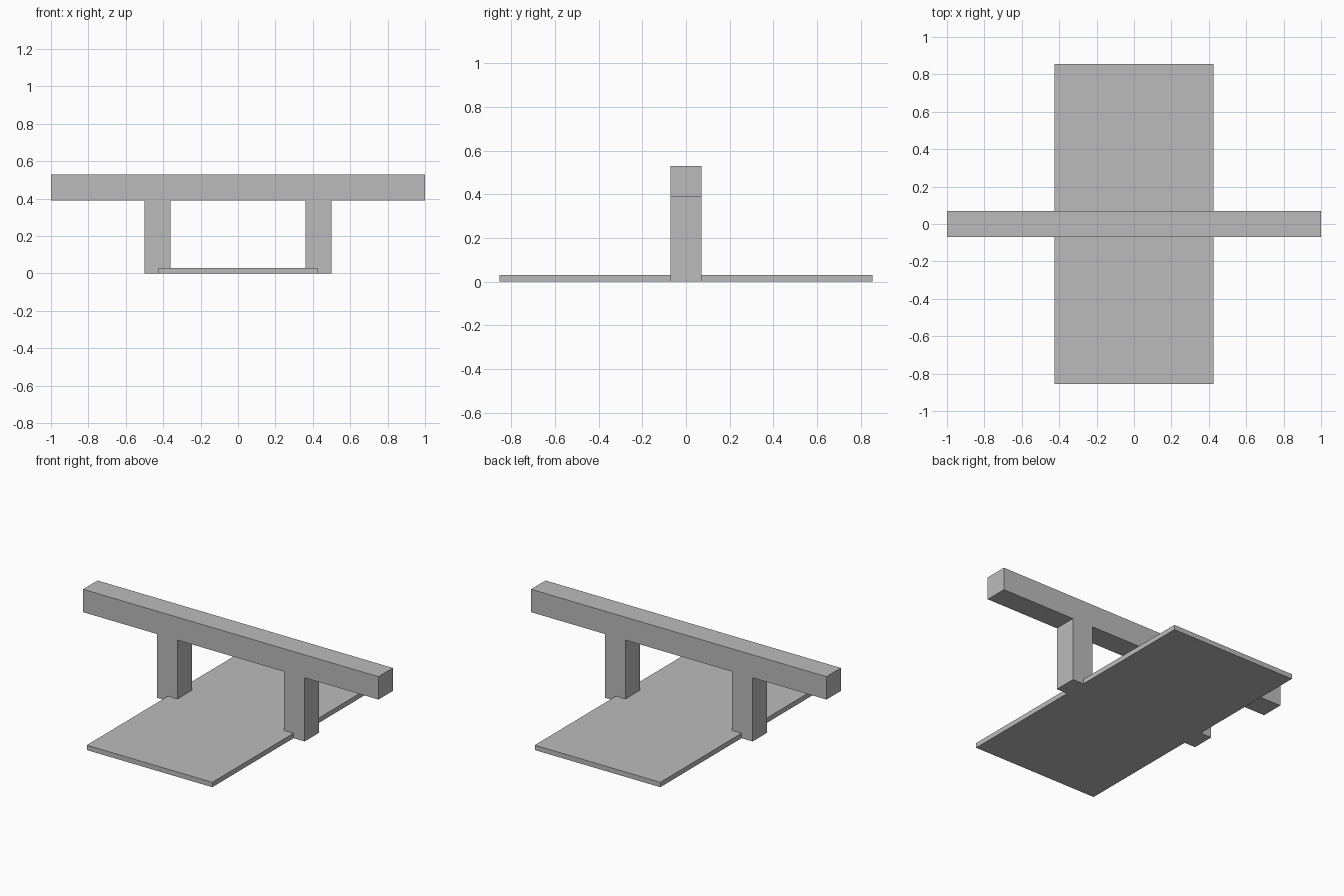
import bpy
import bmesh

if "Cube" in bpy.data.objects:
    bpy.data.objects.remove(bpy.data.objects["Cube"])

grey = bpy.data.materials.new("plain grey")
grey.diffuse_color = (0.5, 0.5, 0.5, 1.0)
grey.use_nodes = True
grey.node_tree.nodes["Principled BSDF"].inputs["Base Color"].default_value = grey.diffuse_color


def extrude_profile(name, points, axis, start, end):
    """Extrude a closed outline along y or z into a solid."""
    bm = bmesh.new()
    place = (lambda p: (p[0], start, p[1])) if axis == "y" else (lambda p: (p[0], p[1], start))
    face = bm.faces.new([bm.verts.new(place(p)) for p in points])
    moved = bmesh.ops.extrude_face_region(bm, geom=[face])["geom"]
    shift = (0, end - start, 0) if axis == "y" else (0, 0, end - start)
    bmesh.ops.translate(bm, vec=shift, verts=[v for v in moved if isinstance(v, bmesh.types.BMVert)])
    bmesh.ops.recalc_face_normals(bm, faces=bm.faces)
    mesh = bpy.data.meshes.new(name)
    bm.to_mesh(mesh)
    bm.free()
    mesh.materials.append(grey)
    obj = bpy.data.objects.new(name, mesh)
    bpy.context.collection.objects.link(obj)
    return obj


# Crossbeam and its two posts, one continuous outline mirrored across x
right_half = [(0.36, 0.39), (0.36, 0), (0.5, 0), (0.5, 0.39), (1, 0.39), (1, 0.53)]
outline = right_half + [(-x, z) for x, z in reversed(right_half)]
extrude_profile("beam_with_posts", outline, "y", -0.07, 0.07)

# Thin floor slab passing between the posts
slab = [(-0.425, -0.855), (0.425, -0.855), (0.425, 0.855), (-0.425, 0.855)]
extrude_profile("floor_slab", slab, "z", 0, 0.03)
